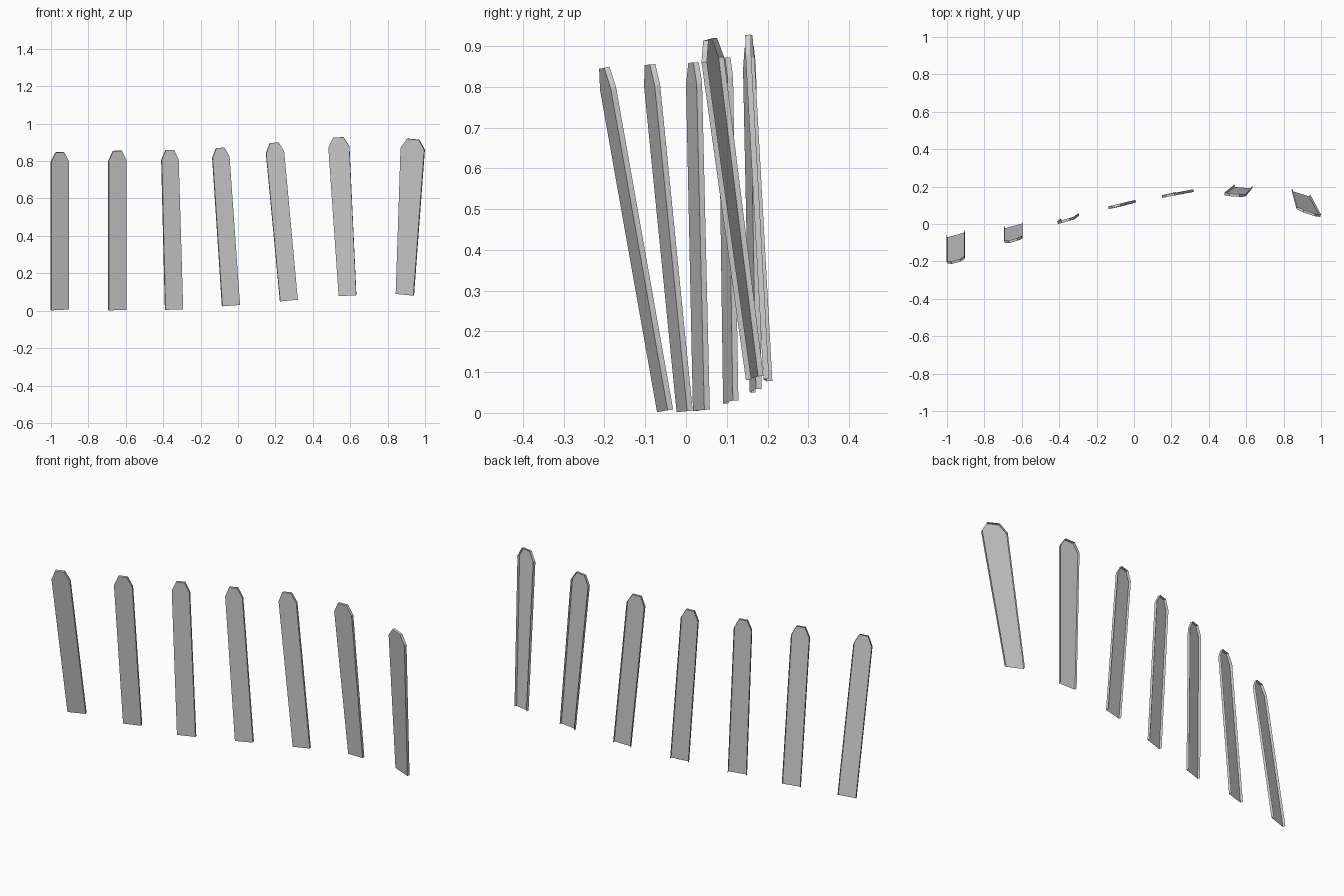
import bpy, bmesh
from mathutils import Vector

if "Cube" in bpy.data.objects:
    bpy.data.objects.remove(bpy.data.objects["Cube"])

DEPTH = 0.014        # depth of the side walls
BASE_WIDTH = 0.094

# outline of one plank: (fraction across, fraction up to the shoulder)
OUTLINE = [(0, 0), (0, 1), (0.26, 1.064), (0.74, 1.064), (1, 1), (1, 0)]


def plank(name, base, top, base_dy, top_dy, top_width):
    """Open-backed pointed board, from front-face base centre to shoulder centre."""
    base, top = Vector(base), Vector(top)
    lean = top - base

    def across(dx, dy):   # sideways edge kept square to the lean
        return Vector((dx, dy, -(dx * lean.x + dy * lean.y) / lean.z))

    low, high = across(BASE_WIDTH, base_dy), across(top_width, top_dy)
    back = lean.cross(low).normalized() * DEPTH
    if back.y < 0:
        back.negate()

    bm = bmesh.new()
    front, rear = [], []
    for u, v in OUTLINE:
        p = base + lean * v + low.lerp(high, v) * (u - 0.5)
        front.append(bm.verts.new(p))
        rear.append(bm.verts.new(p + back))
    # front face, then side and cap walls; back and bottom stay open
    bm.faces.new(front)
    for i in range(len(OUTLINE) - 1):
        bm.faces.new((front[i + 1], front[i], rear[i], rear[i + 1]))
    mesh = bpy.data.meshes.new(name)
    bm.to_mesh(mesh)
    bm.free()
    bpy.context.collection.objects.link(bpy.data.objects.new(name, mesh))


# base centre, shoulder centre, sideways y-run at base and shoulder, shoulder width
PLANKS = [
    ((-0.951, -0.058, 0.004), (-0.951, -0.198, 0.795), 0.026, 0.026, 0.094),
    ((-0.643, -0.010, 0.003), (-0.643, -0.090, 0.803), 0.026, 0.026, 0.094),
    ((-0.340, 0.031, 0.006), (-0.362, 0.013, 0.808), 0.028, 0.026, 0.090),
    ((-0.036, 0.103, 0.027), (-0.090, 0.091, 0.820), 0.024, 0.022, 0.090),
    ((0.273, 0.164, 0.054), (0.199, 0.149, 0.847), 0.015, 0.018, 0.096),
    ((0.585, 0.194, 0.080), (0.539, 0.150, 0.875), -0.008, -0.008, 0.112),
    ((0.890, 0.162, 0.085), (0.932, 0.059, 0.866), -0.030, -0.042, 0.126),
]
for n, spec in enumerate(PLANKS, 1):
    plank(f"fence_plank_{n}", *spec)
